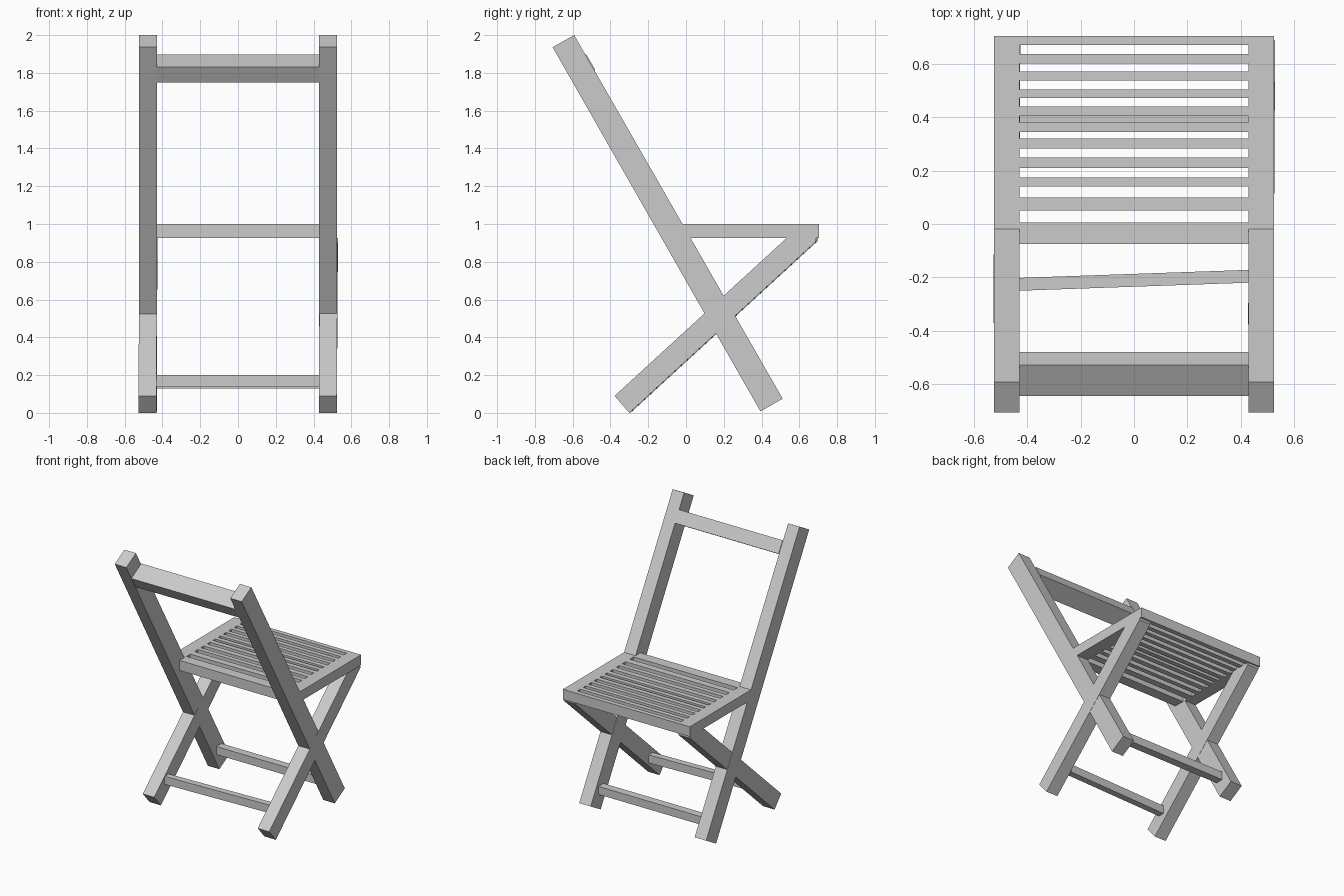
import bpy, math

if "Cube" in bpy.data.objects:
    bpy.data.objects.remove(bpy.data.objects["Cube"])

IN, OUT = 0.43, 0.525   # inner and outer faces of the side frames


def prism(name, profile, x0, x1, yaw=0.0, pivot=(0, 0)):
    """Extrude a (y, z) profile along x, optionally turned about a vertical axis at pivot."""
    n = len(profile)
    verts = []
    for x in (x0, x1):
        for y, z in profile:
            dx, dy = x - pivot[0], y - pivot[1]
            c, s = math.cos(yaw), math.sin(yaw)
            verts.append((pivot[0] + c * dx - s * dy, pivot[1] + s * dx + c * dy, z))
    faces = [tuple(range(n)), tuple(range(2 * n - 1, n - 1, -1))]
    faces += [((i + 1) % n, i, n + i, n + (i + 1) % n) for i in range(n)]
    mesh = bpy.data.meshes.new(name)
    mesh.from_pydata(verts, [], faces)
    ob = bpy.data.objects.new(name, mesh)
    bpy.context.collection.objects.link(ob)
    # keep every face pointing outward
    if sum((p.center - sum((v.co for v in mesh.vertices), p.center * 0) / (2 * n)).dot(p.normal)
           for p in mesh.polygons) < 0:
        mesh.flip_normals()
    return ob


def rect(y0, y1, z0, z1):
    return [(y0, z0), (y1, z0), (y1, z1), (y0, z1)]


# Side frames: long back posts, short crossing legs, seat rails
post = [(-0.706, 1.936), (0.394, 0.008), (0.512, 0.075), (-0.592, 2.0)]
leg = [(-0.375, 0.09), (-0.297, 0.0), (0.692, 0.908), (0.692, 0.925), (0.535, 0.925)]
side_rail = [(-0.019, 1.0), (0.024, 0.925), (0.705, 0.925), (0.705, 1.0)]
for side, x0, x1 in (("left", -OUT, -IN), ("right", IN, OUT)):
    prism("back_post_" + side, post, x0, x1)
    prism("short_leg_" + side, leg, x0, x1, yaw=-0.006)
    prism("seat_rail_" + side, side_rail, x0, x1)

# Tilted top rail of the backrest
prism("backrest_rail", [(-0.645, 1.83), (-0.595, 1.748), (-0.48, 1.815), (-0.528, 1.898)], -IN, IN)

# Seat: back rail, front rail and slats
prism("seat_back_rail", rect(-0.075, 0.005, 0.925, 1.0), -IN, IN)
prism("seat_front_rail", rect(0.67, 0.705, 0.925, 1.0), -IN, IN)
slats = [(0.05, 0.10), (0.14, 0.175), (0.21, 0.25), (0.283, 0.32), (0.345, 0.38),
         (0.405, 0.44), (0.473, 0.505), (0.538, 0.572), (0.602, 0.637)]
for i, (y0, y1) in enumerate(slats):
    prism(f"seat_slat_{i + 1}", rect(y0, y1, 0.925, 1.0), -IN, IN)

# Lower stretchers; the front one sits slightly skewed
prism("front_stretcher", rect(-0.235, -0.187, 0.14, 0.20), -0.435, 0.435,
      yaw=math.radians(2), pivot=(0, -0.211))
prism("rear_stretcher", rect(0.36, 0.42, 0.13, 0.19), -IN, IN)
